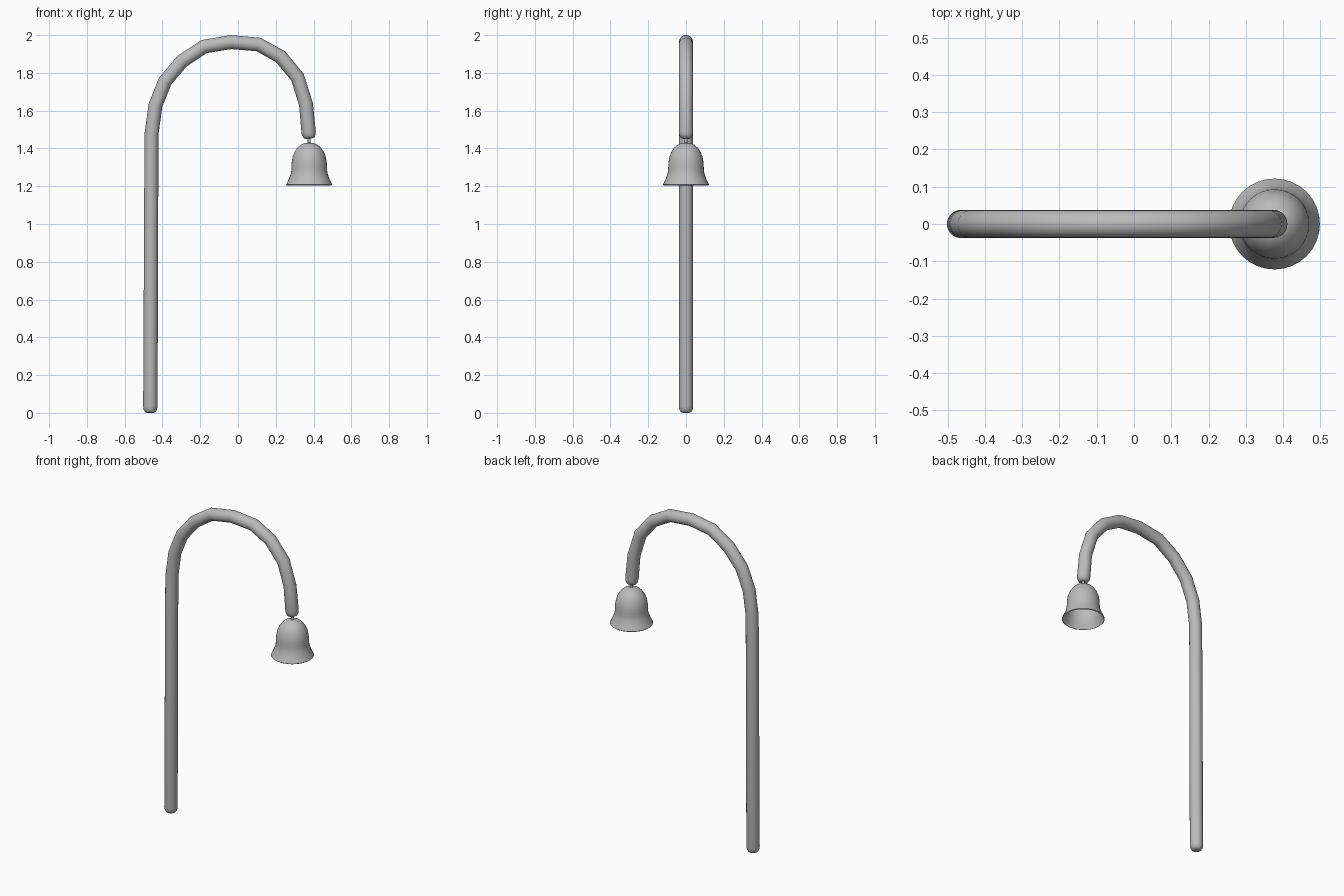
import bpy
import bmesh
from math import cos, sin, tau, radians
from mathutils import Vector

SIDES = 32

if "Cube" in bpy.data.objects:
    bpy.data.objects.remove(bpy.data.objects["Cube"])

grey = bpy.data.materials.new("grey_metal")
grey.use_nodes = True
colour = (0.5, 0.5, 0.5, 1)
grey.diffuse_color = colour
grey.node_tree.nodes["Principled BSDF"].inputs["Base Color"].default_value = colour


def sweep(name, path, radii, caps=(True, True), angle=50):
    """Skin round rings placed along a path in the xz plane."""
    points = [Vector((x, 0, z)) for x, z in path]
    bm = bmesh.new()
    rings = []
    for i, (p, r) in enumerate(zip(points, radii)):
        a = points[max(i - 1, 0)]
        b = points[min(i + 1, len(points) - 1)]
        before = (p - a).normalized()
        after = (b - p).normalized()
        side = (before + after).normalized().cross(Vector((0, 1, 0)))
        rings.append([bm.verts.new(p + side * r * cos(tau * k / SIDES)
                                   + Vector((0, r * sin(tau * k / SIDES), 0)))
                      for k in range(SIDES)])
    for low, high in zip(rings, rings[1:]):
        for k in range(SIDES):
            n = (k + 1) % SIDES
            bm.faces.new((low[k], low[n], high[n], high[k]))
    for ring, wanted in zip((rings[0], rings[-1]), caps):
        if wanted:
            bm.faces.new(ring)
    bmesh.ops.recalc_face_normals(bm, faces=bm.faces)
    mesh = bpy.data.meshes.new(name)
    bm.to_mesh(mesh)
    bm.free()
    mesh.materials.append(grey)
    obj = bpy.data.objects.new(name, mesh)
    bpy.context.collection.objects.link(obj)
    bpy.ops.object.select_all(action="DESELECT")
    obj.select_set(True)
    bpy.context.view_layer.objects.active = obj
    bpy.ops.object.shade_smooth_by_angle(angle=radians(angle))
    return obj


# Hooked pole with rounded ends
R = 0.038
ROUND = [(0, 0.018), (0.005, 0.028), (0.016, 0.035), (0.035, R)]
hook = [(-0.458, 1.475), (-0.437, 1.629), (-0.387, 1.754), (-0.297, 1.862),
        (-0.18, 1.939), (-0.037, 1.963), (0.109, 1.95), (0.225, 1.886),
        (0.315, 1.777), (0.36, 1.634)]
foot = [(-0.464, h) for h, r in ROUND]
tip = [(0.377 - h * 0.09, 1.452 + h) for h, r in reversed(ROUND)]
end_radii = [r for h, r in ROUND]
sweep("hooked_pole", foot + hook + tip,
      end_radii + [R - 0.001] * len(hook) + end_radii[::-1])

# Short hanger between pole and shade
X = 0.377
sweep("hanger", [(X, 1.42), (X, 1.465)], [0.008, 0.008])

# Open bell shade
bell = [(0.004, 1.431), (0.025, 1.428), (0.045, 1.419), (0.063, 1.403),
        (0.078, 1.381), (0.088, 1.354), (0.093, 1.325), (0.094, 1.3),
        (0.095, 1.28), (0.099, 1.262), (0.107, 1.24), (0.117, 1.219),
        (0.122, 1.208), (0.118, 1.204)]
sweep("bell_shade", [(X, z) for r, z in bell], [r for r, z in bell],
      caps=(True, False))
